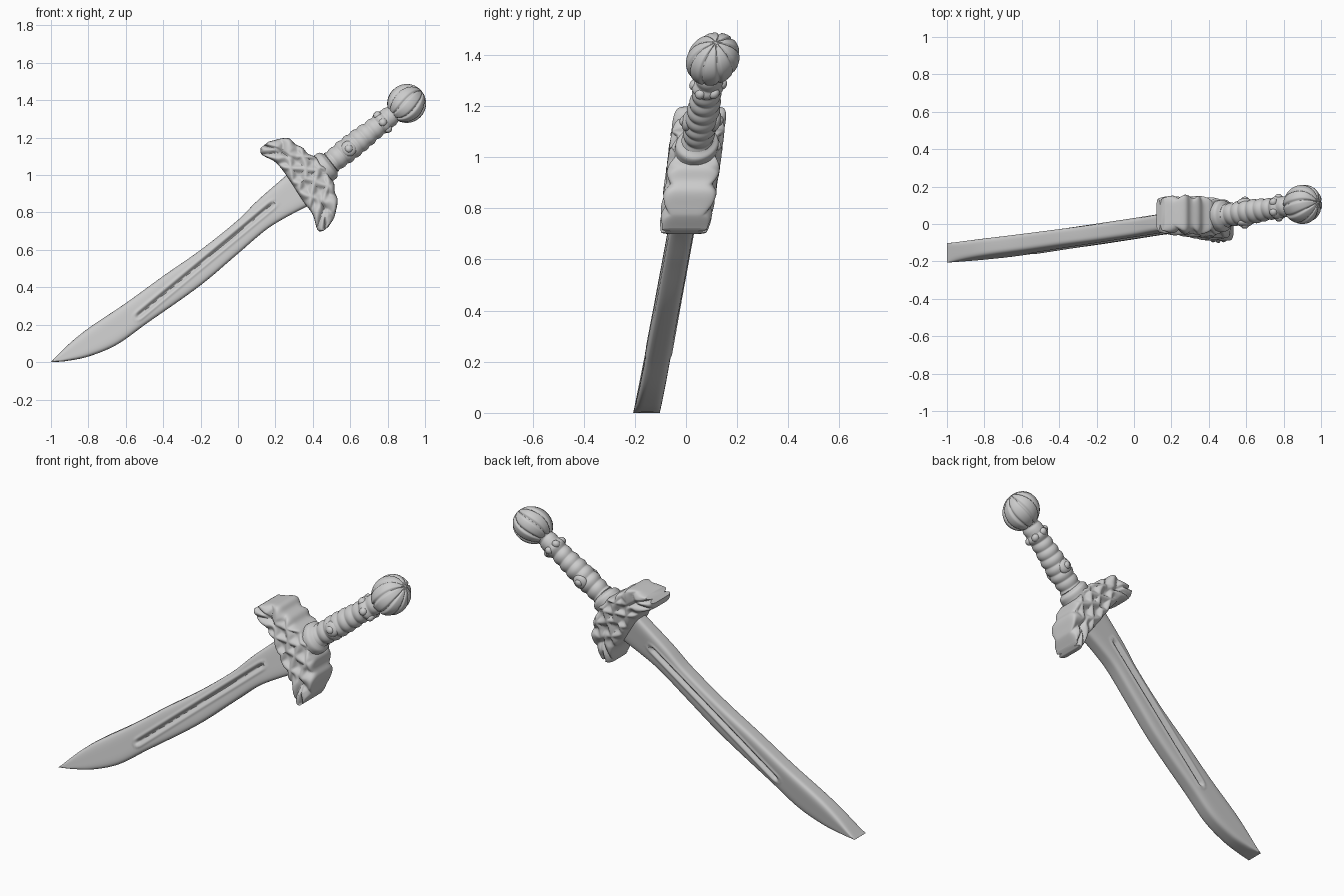
import bpy, bmesh
from math import sin, cos, pi, sqrt, exp, radians
from mathutils import Vector

if "Cube" in bpy.data.objects:
    bpy.data.objects.remove(bpy.data.objects["Cube"])

# Sword frame: u along the weapon, v across the blade (up), w through its thickness
ANG = radians(38)
AXIS_V = 0.535


def place(u, v, w):
    y = 0.105 + 0.114 * (u - 1.56) + 0.1 * (v - AXIS_V) + w
    return Vector((u * cos(ANG) - v * sin(ANG), y, u * sin(ANG) + v * cos(ANG)))


def interp(pts, x):
    """Smooth curve through (x, y) points."""
    n = len(pts)
    k = 0
    while k < n - 2 and x > pts[k + 1][0]:
        k += 1

    def slope(i):
        a, b = pts[max(i - 1, 0)], pts[min(i + 1, n - 1)]
        return (b[1] - a[1]) / (b[0] - a[0])
    (x0, y0), (x1, y1) = pts[k], pts[k + 1]
    h = x1 - x0
    t = min(max((x - x0) / h, 0), 1)
    return (y0 * (1 + 2 * t) * (1 - t) ** 2 + h * slope(k) * t * (1 - t) ** 2
            + y1 * t * t * (3 - 2 * t) + h * slope(k + 1) * t * t * (t - 1))


def skin(name, rows, cols, f, angle=50):
    """Closed tube of rows x cols points f(row 0..1, angle), capped at both ends."""
    bm = bmesh.new()
    g = [[bm.verts.new(place(*f(i / (rows - 1), 2 * pi * j / cols))) for j in range(cols)]
         for i in range(rows)]
    for a, b in zip(g, g[1:]):
        for j in range(cols):
            k = (j + 1) % cols
            bm.faces.new((a[j], a[k], b[k], b[j]))
    bm.faces.new(g[0])
    bm.faces.new(g[-1])
    bmesh.ops.remove_doubles(bm, verts=bm.verts, dist=1e-5)
    bmesh.ops.recalc_face_normals(bm, faces=bm.faces)
    me = bpy.data.meshes.new(name)
    bm.to_mesh(me)
    bm.free()
    ob = bpy.data.objects.new(name, me)
    bpy.context.collection.objects.link(ob)
    bpy.ops.object.select_all(action='DESELECT')
    ob.select_set(True)
    bpy.context.view_layer.objects.active = ob
    bpy.ops.object.shade_smooth_by_angle(angle=radians(angle))
    return ob


def slab(t, p):
    """Rounded-rectangle section: position across (-1..1) and signed thickness factor."""
    s = cos(t)
    h = max(0, 1 - abs(s) ** p) ** (1 / p)
    return s, h if sin(t) >= 0 else -h


# Blade: thick curved slab with a rimmed fuller on both faces
SPINE = [(-.788, .617), (-.648, .633), (-.52, .635), (-.279, .618), (-.032, .609),
         (.212, .596), (.468, .599), (.609, .616), (.84, .629)]
EDGE = [(-.788, .615), (-.722, .571), (-.612, .516), (-.457, .473), (-.271, .464),
        (.095, .447), (.357, .457), (.555, .465), (.671, .453), (.84, .422)]


def blade(r, t):
    u = -.788 + 1.628 * r ** 1.3
    s, h = slab(t, 4.5)
    lo, hi = interp(EDGE, u), interp(SPINE, u)
    v = (lo + hi) / 2 + s * (hi - lo) / 2
    k = (u + .264) / .923
    dv = v - (.523 + .028 * k)
    end = max(0, -.264 - u, u - .659)
    d = sqrt(dv * dv + end * end)
    groove = -.014 * exp(-(d / .010) ** 2) + .004 * exp(-((d - .022) / .008) ** 2)
    return u, v, h * (.048 + .005 * max(0, -u) + groove)


skin("blade", 130, 112, blade)

# Guard: crescent slab, leaf carving on the front and back faces
INNER = [(.272, .79), (.285, .772), (.309, .774), (.376, .80), (.465, .804),
         (.624, .818), (.72, .815), (.80, .783), (.828, .80)]
OUTER = [(.272, .82), (.294, .885), (.339, .938), (.442, .99), (.558, 1.006),
         (.703, .97), (.765, .952), (.80, .92), (.828, .86)]


def guard(r, t):
    v = .55 + (.272 - .55 if r < .5 else .828 - .55) * abs(sin(pi * (r - .5)))
    s, h = slab(t, 6)
    lo = interp(INNER, v)
    hi = interp(OUTER, v) + .005 * sin(75 * v)
    a = abs(v - .55)
    leaf = abs(sin(34 * a - 2.4 * abs(s + .1)))
    cross = max(abs(sin(30 * a + 2.6 * s)), abs(sin(24 * a - 3 * s + 1))) ** 3
    mix = min(1, max(0, (a - .11) / .06))
    carve = .022 * (mix * leaf + (1 - mix) * cross) - .012 * exp(-((s + .1) / .12) ** 2) * mix
    edge_round = .80 + .2 * min(1, (.278 - a) / .05)
    return lo + (hi - lo) * (s + 1) / 2, v, h * (.082 * edge_round + carve)


skin("guard", 111, 120, guard)

# Grip: ringed round handle with a collar at the guard
GRIP = [(.95, .085), (1.0, .086), (1.03, .083), (1.05, .060), (1.15, .062),
        (1.25, .060), (1.36, .053), (1.40, .060), (1.44, .050), (1.53, .050)]


def grip(r, t):
    u = .95 + .58 * r
    ring = .007 * abs(sin(62 * u + .5 * sin(t))) if u > 1.05 else 0
    rad = interp(GRIP, u) + ring - .002
    return u, AXIS_V + rad * cos(t), rad * sin(t)


skin("grip", 150, 40, grip)


def ball(name, u, v, w, r, squash=1.0):
    skin(name, 15, 20, lambda q, t: (u + r * sin(pi * q) * cos(t), v + r * cos(pi * q),
                                     w + squash * r * sin(pi * q) * sin(t)))


# Studs: large bosses at mid grip, small beads round the neck
for side, n in ((-1, "front"), (1, "back")):
    ball("grip_boss_" + n, 1.17, .535, side * .052, .042, .6)
    ball("grip_boss_bead_" + n, 1.17, .535, side * .066, .022, .9)
for i in range(6):
    a = pi * i / 3 + .5
    ball(f"neck_bead_{i}", 1.40, AXIS_V + .052 * cos(a), .052 * sin(a), .022)


# Pommel: ball divided into curved lobes
def pommel(r, t):
    q = pi * r
    lobe = 1 - abs(cos(4.5 * t + .8 * cos(q))) ** 14 * .085 * sin(q) ** .5 if 0 < r < 1 else 1
    rad = .104 * lobe
    return 1.562 - rad * cos(q), AXIS_V + rad * sin(q) * cos(t), rad * sin(q) * sin(t)


skin("pommel", 41, 144, pommel)
